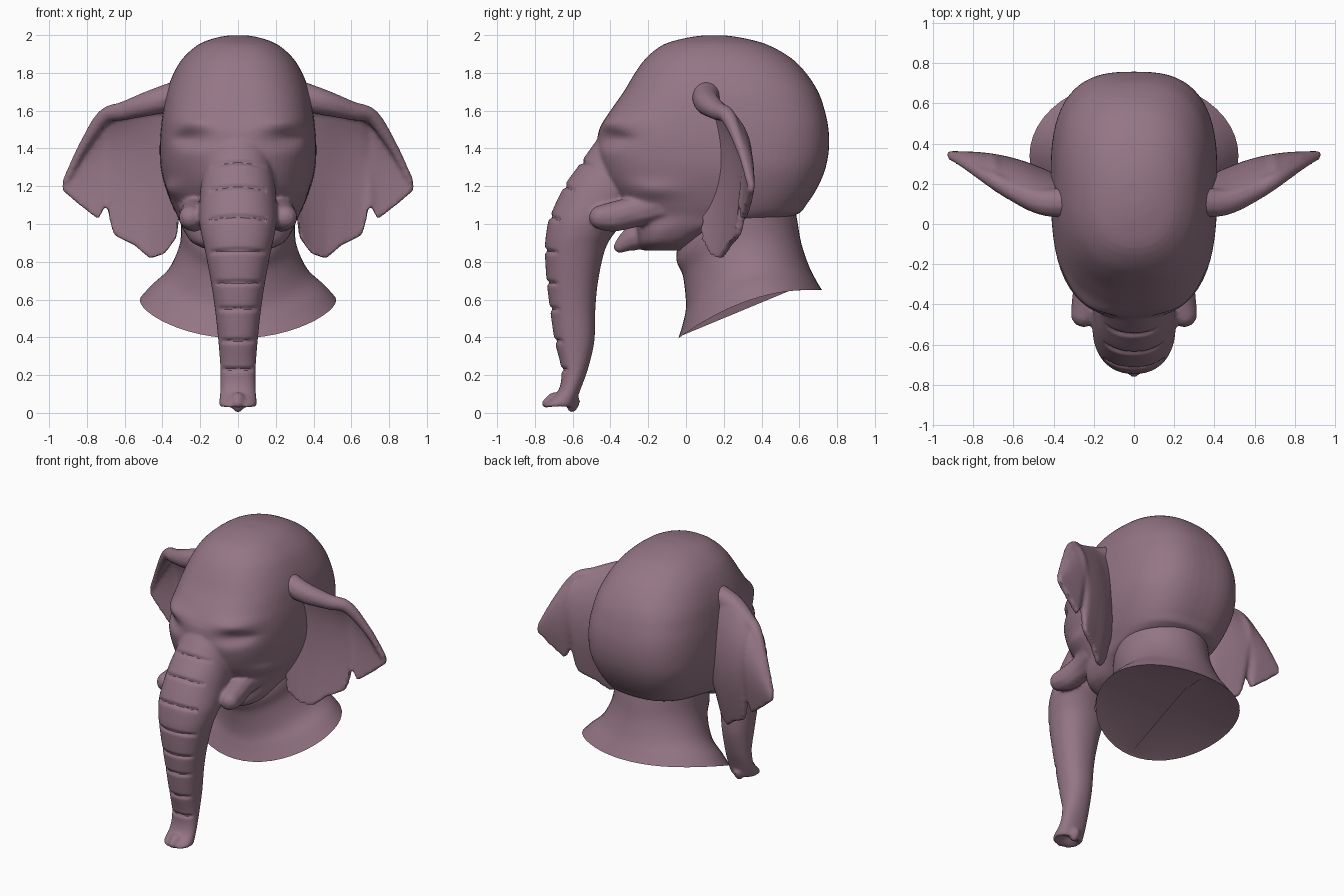
import bpy, bmesh
from math import sin, cos, pi, exp, copysign, radians
from mathutils import Vector, Matrix

if "Cube" in bpy.data.objects:
    bpy.data.objects.remove(bpy.data.objects["Cube"])

skin = bpy.data.materials.new("mauve_skin")
skin.use_nodes = True
colour = (0.30, 0.18, 0.235, 1)
skin.diffuse_color = colour
skin.node_tree.nodes["Principled BSDF"].inputs["Base Color"].default_value = colour


def loft(bm, rings):
    """Skin closed rings of points and cap both ends."""
    rows = [[bm.verts.new(p) for p in ring] for ring in rings]
    n = len(rows[0])
    for a, b in zip(rows, rows[1:]):
        for i in range(n):
            j = (i + 1) % n
            bm.faces.new((a[i], a[j], b[j], b[i]))
    bm.faces.new(rows[0])
    bm.faces.new(rows[-1])


def section(z, front, mid, back, width, power, n=64):
    """Level superellipse cross-section, widest at y = mid."""
    ring = []
    for i in range(n):
        c, s = cos(2 * pi * i / n), sin(2 * pi * i / n)
        reach = back - mid if s > 0 else mid - front
        ring.append((copysign(width * abs(c) ** (2 / power), c),
                     mid + copysign(reach * abs(s) ** (2 / power), s), z))
    return ring


def smooth_rows(rows, steps=5):
    """Catmull-Rom resampling of profile rows."""
    out = []
    for i in range(len(rows) - 1):
        quad = [rows[max(0, min(len(rows) - 1, i + k))] for k in (-1, 0, 1, 2)]
        for s in range(steps):
            t = s / steps
            out.append([b + t / 2 * (c - a + t * (2*a - 5*b + 4*c - d + t * (3*(b - c) + d - a)))
                        for a, b, c, d in zip(*quad)])
    return out + [list(rows[-1])]


def beads(bm, path, side=1):
    """Rounded tube: overlapping balls along x, y, z, radius points."""
    for x, y, z, r in smooth_rows(path, 8):
        bmesh.ops.create_icosphere(bm, subdivisions=2, radius=r,
                                   matrix=Matrix.Translation((side * x, y, z)))


def finish(name, bm, voxel=0, relax=6):
    """Make the object; with a voxel size, fuse its volumes into one skin."""
    bmesh.ops.recalc_face_normals(bm, faces=bm.faces)
    me = bpy.data.meshes.new(name)
    bm.to_mesh(me)
    bm.free()
    ob = bpy.data.objects.new(name, me)
    bpy.context.collection.objects.link(ob)
    if voxel:
        fuse = ob.modifiers.new("fuse", 'REMESH')
        fuse.mode, fuse.voxel_size = 'VOXEL', voxel
        soft = ob.modifiers.new("soften", 'SMOOTH')
        soft.factor, soft.iterations = 0.5, relax
        dg = bpy.context.evaluated_depsgraph_get()
        baked = bpy.data.meshes.new_from_object(ob.evaluated_get(dg))
        ob.modifiers.clear()
        ob.data = baked
    ob.data.materials.clear()
    ob.data.materials.append(skin)
    return ob


def shade(ob, angle=45):
    bpy.ops.object.select_all(action='DESELECT')
    ob.select_set(True)
    bpy.context.view_layer.objects.active = ob
    bpy.ops.object.shade_smooth_by_angle(angle=radians(angle))


# Skull and jaw: z, front, widest, back, half width
skull = [(1.998, .09, .15, .21, .05), (1.985, 0, .15, .30, .12), (1.95, -.12, .15, .43, .21),
         (1.88, -.21, .16, .555, .29), (1.8, -.27, .18, .635, .34), (1.7, -.33, .2, .70, .378),
         (1.6, -.40, .21, .735, .397), (1.5, -.46, .22, .755, .41), (1.4, -.47, .22, .757, .415),
         (1.3, -.45, .22, .74, .41), (1.2, -.41, .2, .70, .387), (1.1, -.34, .18, .635, .35),
         (1.04, -.28, .12, .56, .32), (.97, -.26, -.03, .2, .29), (.9, -.25, -.1, .04, .24),
         (.86, -.22, -.12, -.02, .15)]
head = bmesh.new()
loft(head, [section(*row, 2.8 - 1.3 * max(0, row[0] - 1.55)) for row in smooth_rows(skull, 3)])

# Trunk: z, front, back, half width
trunk = [(1.52, -.42, -.1, .15), (1.4, -.505, -.1, .17), (1.3, -.575, -.15, .182),
         (1.2, -.645, -.2, .196), (1.04, -.72, -.3, .207), (.95, -.74, -.38, .195),
         (.86, -.747, -.43, .175), (.7, -.738, -.465, .145), (.55, -.72, -.48, .122),
         (.38, -.695, -.485, .104), (.23, -.66, -.52, .093), (.12, -.675, -.56, .094),
         (.05, -.745, -.585, .1), (.03, -.75, -.59, .095)]
loft(head, [section(z, f, (f + b) / 2, b, w, 2.2) for z, f, b, w in smooth_rows(trunk, 4)])
# Finger tips of the trunk, lower lip, tusk sheaths
beads(head, [(0, -.70, .07, .04), (0, -.74, .05, .025)])
beads(head, [(0, -.6, .06, .04), (0, -.605, .03, .03)])
beads(head, [(0, -.12, .97, .11), (0, -.27, .93, .07), (0, -.35, .88, .035)])
for side in (1, -1):
    beads(head, [(.23, -.12, 1.1, .09), (.215, -.25, 1.07, .085),
                 (.23, -.38, 1.04, .082), (.25, -.45, 1.035, .066)], side)
head = finish("head_and_trunk", head, 0.01)

# Sculpt marks: centre, radius, push (mirrored)
marks = [((.26, -.36, 1.45), (.12, .2, .045), (-.015, .06, 0)),     # eye hollow
         ((.25, -.38, 1.54), (.12, .2, .04), (0, -.02, 0)),         # brow
         ((.32, -.22, 1.18), (.12, .16, .05), (-.03, .02, 0)),      # cheek fold
         ((0, -.668, .03), (.06, .035, .03), (0, 0, .035))]         # nostrils
wrinkles = (1.33, 1.2, 1.04, .86, .69, .55, .38, .23)
normals = [v.normal.copy() for v in head.data.vertices]
for v, n in zip(head.data.vertices, normals):
    p = v.co.copy()
    for c, r, push in marks:
        f = exp(-((abs(p.x) - c[0]) / r[0]) ** 2 - ((p.y - c[1]) / r[1]) ** 2
                - ((p.z - c[2]) / r[2]) ** 2)
        v.co += f * Vector((copysign(push[0], p.x), push[1], push[2]))
    gate = max(0, min(1, (-n.y - .45) * 3))
    if gate and p.y < -.45 and abs(p.x) < .15:
        for z in wrinkles:
            d = p.z - z + p.x * p.x * max(0, z - .5) * 1.5
            if abs(d) < .04:
                v.co -= n * gate * .013 * exp(-(d / .011) ** 2)
shade(head, 40)

# Neck with a flared, slanted rim: front y, front z, back y, back z, half width
neck_rows = [(.05, 1.15, .55, 1.2, .29), (-.05, .85, .585, 1.04, .30), (-.015, .72, .61, .9, .31),
             (0, .57, .65, .78, .37), (-.015, .48, .69, .70, .46), (-.04, .395, .72, .65, .52)]
# The last, nearly closed ring forms the arched underside
underside = (-.03, .405, .71, .655, .01)
neck = bmesh.new()
rings = []
for yf, zf, yb, zb, w in smooth_rows(neck_rows, 5) + [underside]:
    ring = []
    for i in range(48):
        a = 2 * pi * i / 48
        t = (1 - cos(a)) / 2
        ring.append((w * sin(a), yf + (yb - yf) * t, zf + (zb - zf) * t + .075 * sin(a) ** 2))
    rings.append(ring)
loft(neck, rings)
shade(finish("neck", neck), 40)


# Ears: upper and lower edge as x, z points
def edge(points, x):
    for (x0, z0), (x1, z1) in zip(points, points[1:]):
        if x <= x1:
            return z0 + (z1 - z0) * (x - x0) / (x1 - x0)
    return points[-1][1]


upper = [(.3, 1.76), (.39, 1.735), (.5, 1.69), (.7, 1.605), (.76, 1.54), (.835, 1.42), (.9, 1.28), (.93, 1.21)]
lower = [(.3, 1.1), (.325, .93), (.385, .845), (.465, .815), (.545, .885), (.655, .94), (.675, 1.0),
         (.695, 1.11), (.74, 1.025), (.85, 1.11), (.93, 1.18)]
rim = [(.3, .11, 1.69, .08), (.45, .11, 1.645, .07), (.6, .165, 1.6, .052),
       (.71, .225, 1.565, .042), (.825, .29, 1.4, .028), (.91, .335, 1.23, .02)]
cols, lines = 50, 30
for side, label in ((1, "left_ear"), (-1, "right_ear")):
    ear = bmesh.new()
    skins = []
    for half in (-1, 1):
        grid = []
        for i in range(cols + 1):
            u = i / cols
            x = .3 + .63 * u
            z0, z1 = edge(lower, x), edge(upper, x)
            fade = 1 - u
            col = []
            for j in range(lines + 1):
                t = j / lines
                # Curved sheet whose upper edge curls forward into the rim
                y = (.11 + .235 * u + .05 * sin(pi * u) + .05 * sin(pi * t) * fade
                     - (.09 * sin(pi * u) + .02 * fade) * t ** 6 - .035 * (1 - t) * fade)
                thick = .018 + (.045 * sin(pi * t) * fade if half > 0 else 0)
                col.append(ear.verts.new((side * x, y + half * thick, z0 + (z1 - z0) * t)))
            grid.append(col)
        for a, b in zip(grid, grid[1:]):
            for j in range(lines):
                ear.faces.new((a[j], b[j], b[j + 1], a[j + 1]))
        border = [c[0] for c in grid] + grid[-1][1:] + [c[-1] for c in grid[-2::-1]] + grid[0][-2:0:-1]
        skins.append(border)
    for i in range(len(skins[0])):
        k = i - 1
        ear.faces.new((skins[0][k], skins[0][i], skins[1][i], skins[1][k]))
    beads(ear, rim, side)
    shade(finish(label, ear, 0.0115, 4), 45)
